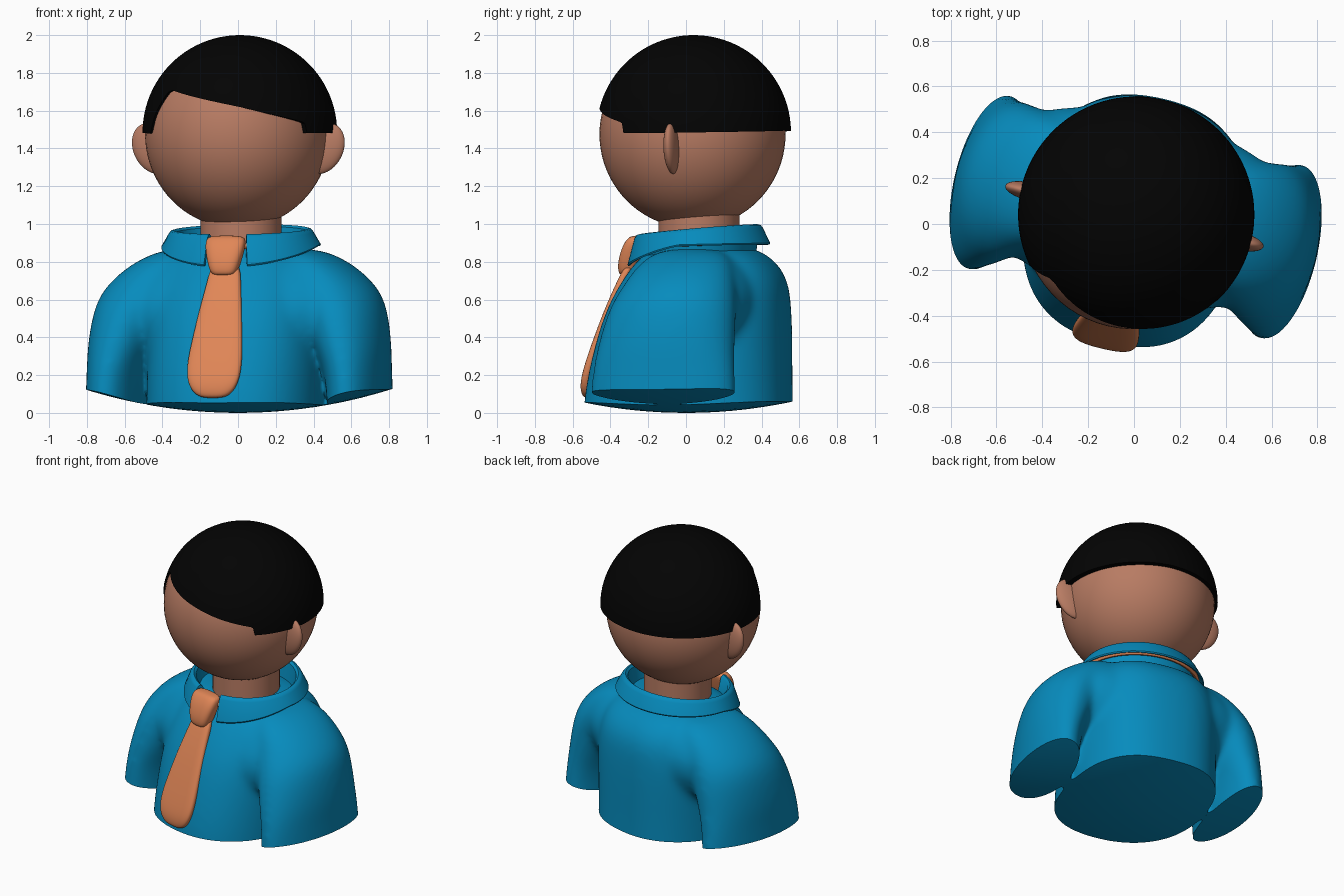
import bpy, bmesh
from math import sin, cos, pi, radians, acos
from mathutils import Matrix

if "Cube" in bpy.data.objects:
    bpy.data.objects.remove(bpy.data.objects["Cube"])

TURN = Matrix.Rotation(radians(-13.3), 4, 'Z')   # whole bust is turned slightly


def material(name, rgb):
    m = bpy.data.materials.new(name)
    m.diffuse_color = (*rgb, 1)
    m.use_nodes = True
    m.node_tree.nodes["Principled BSDF"].inputs["Base Color"].default_value = m.diffuse_color
    return m


BLUE = material("shirt_blue", (0.002, 0.26, 0.51))
SKIN = material("skin", (0.48, 0.20, 0.125))
ORANGE = material("tie_orange", (0.75, 0.24, 0.095))
BLACK = material("hair_black", (0.001, 0.001, 0.001))


def apply_mod(o, kind, **props):
    m = o.modifiers.new(kind, kind)
    for k, v in props.items():
        setattr(m, k, v)
    bpy.context.view_layer.objects.active = o
    bpy.ops.object.modifier_apply(modifier=m.name)


def make(name, bm, mat):
    bmesh.ops.recalc_face_normals(bm, faces=bm.faces)
    me = bpy.data.meshes.new(name)
    bm.to_mesh(me)
    bm.free()
    me.transform(TURN)
    o = bpy.data.objects.new(name, me)
    bpy.context.collection.objects.link(o)
    if mat:
        me.materials.append(mat)
    return o


def smooth(o, angle=40):
    bpy.ops.object.select_all(action='DESELECT')
    o.select_set(True)
    bpy.context.view_layer.objects.active = o
    bpy.ops.object.shade_smooth_by_angle(angle=radians(angle))


def skin_rings(bm, rings, wrap=False):
    rows = [[bm.verts.new(p) for p in r] for r in rings]
    n = len(rows[0])
    pairs = list(zip(rows, rows[1:])) + ([(rows[-1], rows[0])] if wrap else [])
    for a, b in pairs:
        for i in range(n):
            j = (i + 1) % n
            bm.faces.new((a[i], a[j], b[j], b[i]))
    return rows


def loft(bm, sections, n=24, power=1.0):
    # sections: z, centre x, centre y, radius x, radius y
    def sgn(v):
        return abs(v) ** power * (1 if v >= 0 else -1)
    rings = [[(cx + rx * sgn(cos(2 * pi * i / n)), cy + ry * sgn(sin(2 * pi * i / n)), z)
              for i in range(n)] for z, cx, cy, rx, ry in sections]
    rows = skin_rings(bm, rings)
    bm.faces.new(rows[0])
    bm.faces.new(rows[-1])


def ball(center, radii):
    bm = bmesh.new()
    bmesh.ops.create_uvsphere(bm, u_segments=64, v_segments=40, radius=1)
    bmesh.ops.scale(bm, vec=radii, verts=bm.verts)
    bmesh.ops.translate(bm, vec=center, verts=bm.verts)
    return bm


# shirt: torso, shoulder yoke and both sleeves fused into one smooth skin
torso = [(-.35, .01, .475, .56), (-.15, .01, .475, .56), (.1, .012, .475, .55),
         (.35, .04, .475, .52), (.55, .07, .475, .485), (.7, .105, .44, .435),
         (.8, .11, .40, .365), (.86, .1, .33, .29), (.89, .1, .2, .18)]
yoke = [(.28, .045, .53, .25), (.40, .05, .60, .37), (.55, .07, .66, .405), (.66, .09, .64, .375),
        (.76, .098, .56, .32), (.83, .1, .47, .25), (.87, .1, .36, .16)]
arm = [(-.35, .66, .03, .155, .405), (-.15, .66, .03, .155, .405), (.1, .657, .03, .155, .40),
       (.24, .643, .032, .165, .388), (.35, .617, .037, .195, .375), (.55, .565, .06, .225, .35),
       (.66, .51, .08, .23, .31), (.76, .435, .09, .20, .27), (.83, .36, .1, .16, .22),
       (.87, .3, .1, .1, .14)]
bm = bmesh.new()
loft(bm, [(z, 0, cy, rx, ry) for z, cy, rx, ry in torso], n=32, power=.82)
loft(bm, [(z, 0, cy, rx, ry) for z, cy, rx, ry in yoke], n=32, power=.7)
for s in (-1, 1):
    loft(bm, [(z, s * cx, cy, rx, ry) for z, cx, cy, rx, ry in arm])
shirt = make("shirt", bm, BLUE)
apply_mod(shirt, 'SUBSURF', levels=2)
apply_mod(shirt, 'REMESH', mode='VOXEL', voxel_size=.016)
apply_mod(shirt, 'SMOOTH', factor=.5, iterations=36)

# shallow domed cut under torso and sleeves
bm = bmesh.new()
bmesh.ops.create_icosphere(bm, subdivisions=6, radius=2.7)
bmesh.ops.translate(bm, vec=(0, 0, 2.7), verts=bm.verts)
cutter = make("hem_cutter", bm, None)
cutter.hide_render = True
apply_mod(shirt, 'BOOLEAN', object=cutter, operation='INTERSECT', solver='EXACT')
bpy.data.objects.remove(cutter)
smooth(shirt, 45)

# neck and head
bm = bmesh.new()
loft(bm, [(.8, 0, .07, .215, .215), (1.08, 0, .07, .215, .215)], n=48)
smooth(make("neck", bm, SKIN))
smooth(make("head", ball((-.01, .033, 1.475), (.49, .493, .497)), SKIN))

# ears, leaning outwards at the top
for s, side in ((-1, "right"), (1, "left")):
    bm = ball((s * .463 - .006, .033, 1.4), (.112, .04, .135))
    for v in bm.verts:
        v.co.x += s * .2 * (v.co.z - 1.4)
    smooth(make(side + "_ear", bm, SKIN))

# hair cap: hairline height by angle from the front
LINE = [(-180, 1.495), (-90, 1.483), (-54, 1.48), (-52, 1.5), (-49, 1.58), (-45, 1.64), (-41, 1.695),
        (-37, 1.708), (13, 1.62), (33, 1.58), (54, 1.54), (56, 1.53), (57, 1.482),
        (90, 1.483), (180, 1.495)]


def hairline(a):
    for (a0, z0), (a1, z1) in zip(LINE, LINE[1:]):
        if a0 <= a <= a1:
            return z0 + (z1 - z0) * (a - a0) / (a1 - a0)


R, CY, CZ, ROWS, SEG = .515, .042, 1.485, 24, 240
rings = [[] for _ in range(ROWS + 1)]
for i in range(SEG):
    a = -180 + 360 * i / SEG
    z = hairline(a)
    end = acos((z - CZ) / R)
    for k in range(ROWS):
        t = end * (k + 1) / ROWS
        r = R * sin(t)
        rings[k].append((r * sin(radians(a)), CY - r * cos(radians(a)), CZ + R * cos(t)))
    r = R * sin(end) * .93
    rings[ROWS].append((r * sin(radians(a)), CY - r * cos(radians(a)), z))
bm = bmesh.new()
rows = skin_rings(bm, rings)
top = bm.verts.new((0, CY, CZ + R))
for i in range(SEG):
    bm.faces.new((top, rows[0][i], rows[0][(i + 1) % SEG]))
smooth(make("hair", bm, BLACK))

# folded collar, open at the front, with drooping front points
rings = []
N = 72
for i in range(N + 1):
    p = radians(16 + 328 * i / N)
    zt = .972 - .027 * cos(p)
    zb = .883 - .008 * cos(p) - .104 * max(0, cos(p)) ** 1.3
    prof = [(-.055, .82), (-.03, zt - .012), (-.015, zt), (0, zt - .004), (.012, zt - .02),
            (.05, zb + .008), (.046, zb), (.034, zb + .004), (-.008, zt - .035), (-.03, .81)]
    rings.append([((.375 + d) * sin(p), .07 - (.325 + d) * cos(p), z) for d, z in prof])
bm = bmesh.new()
rows = skin_rings(bm, rings)
bm.faces.new(rows[0])
bm.faces.new(rows[-1])
smooth(make("collar", bm, BLUE))

# tie band running under the collar
rings = []
for i in range(72):
    p = 2 * pi * i / 72
    rings.append([((.382 + .014 * cos(q)) * sin(p), .07 - (.334 + .014 * cos(q)) * cos(p),
                   .897 - .013 * cos(p) + .017 * sin(q)) for q in [2 * pi * k / 10 for k in range(10)]])
bm = bmesh.new()
skin_rings(bm, rings, wrap=True)
smooth(make("tie_band", bm, ORANGE))

# tie blade and knot: z, centre x, centre y, radii
blade = [(.078, -.012, -.527, .05, .02), (.098, -.012, -.53, .1, .032), (.16, -.012, -.526, .14, .036),
         (.25, -.01, -.502, .15, .034), (.36, -.006, -.466, .14, .033), (.55, 0, -.398, .115, .032),
         (.7, .003, -.333, .09, .03), (.8, .003, -.285, .078, .028)]
knot = [(.726, -.003, -.32, .05, .03), (.745, -.003, -.315, .072, .05), (.8, -.003, -.302, .09, .062),
        (.87, -.003, -.283, .106, .06), (.915, -.003, -.265, .108, .052), (.94, -.003, -.255, .09, .035)]
for name, secs in (("tie_blade", blade), ("tie_knot", knot)):
    bm = bmesh.new()
    loft(bm, secs, power=.7)
    o = make(name, bm, ORANGE)
    apply_mod(o, 'SUBSURF', levels=2)
    smooth(o, 60)
